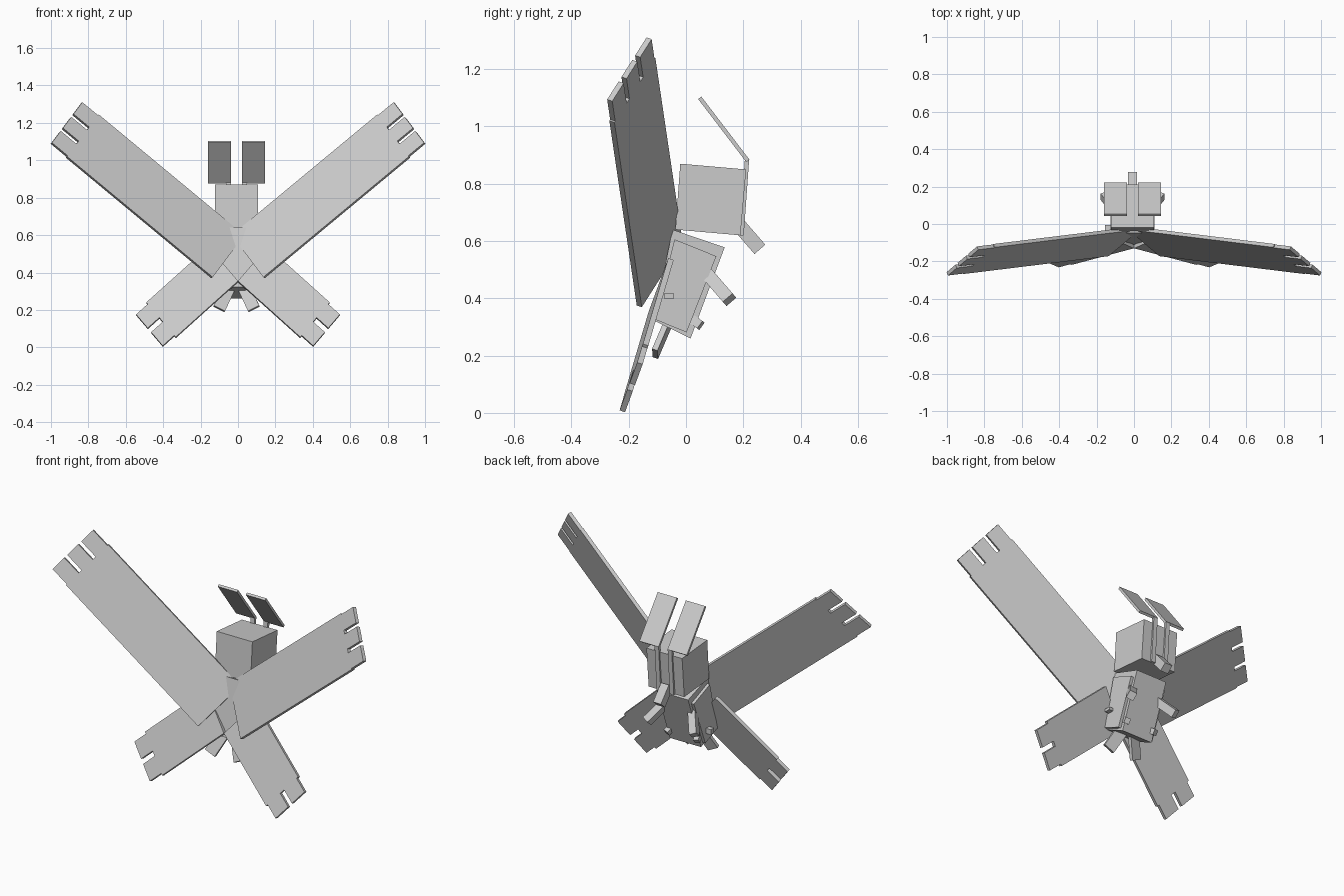
import bpy, bmesh
from mathutils import Vector as V

cube = bpy.data.objects.get("Cube")
if cube:
    bpy.data.objects.remove(cube)

grey = bpy.data.materials.new("light_grey")
grey.use_nodes = True
colour = (0.6, 0.6, 0.6, 1)
grey.diffuse_color = colour
grey.node_tree.nodes["Principled BSDF"].inputs["Base Color"].default_value = colour

MID = -0.008  # body centre line
SIDES = (("left", 1), ("right", -1))


def extrude(name, points, offset):
    """Flat polygon pushed along an offset into a solid."""
    bm = bmesh.new()
    face = bm.faces.new([bm.verts.new(p) for p in points])
    new = bmesh.ops.extrude_face_region(bm, geom=[face])["geom"]
    bmesh.ops.translate(bm, vec=offset, verts=[g for g in new if isinstance(g, bmesh.types.BMVert)])
    bmesh.ops.recalc_face_normals(bm, faces=bm.faces[:])
    mesh = bpy.data.meshes.new(name)
    bm.to_mesh(mesh)
    bm.free()
    mesh.materials.append(grey)
    obj = bpy.data.objects.new(name, mesh)
    bpy.context.collection.objects.link(obj)
    return obj


def side_block(name, profile, half):
    """Side profile in y, z extruded across the body."""
    extrude(name, [V((MID - half, y, z)) for y, z in profile], V((2 * half, 0, 0)))


def bar(name, a, b, width, depth, hint=(1, 0, 0)):
    """Box from a to b; width runs along the hint direction."""
    a, b = V(a), V(b)
    d = (b - a).normalized()
    u = V(hint)
    u = (u - d * u.dot(d)).normalized() * width / 2
    v = d.cross(u).normalized() * depth / 2
    extrude(name, [a + u + v, a - u + v, a - u - v, a + u - v], b - a)


def wing(name, sign, root, tip_low, tip_high, slots, depth, gap, inset):
    """Slab with a slotted tip: u runs along the wing, v across it."""
    root, low, high = [V((sign * p[0], p[1], p[2])) for p in (root, tip_low, tip_high)]
    u, v = low - root, high - low
    length, width = u.length, v.length
    u.normalize()
    v.normalize()
    back = length - depth
    prof = [(0, 0), (back, 0), (back, inset), (length, inset)]
    for i in range(1, slots + 1):
        c = width * i / (slots + 1)
        prof += [(length, c - gap / 2), (back, c - gap / 2), (back, c + gap / 2), (length, c + gap / 2)]
    prof += [(length, width - inset), (back, width - inset), (back, width), (0, width)]
    n = u.cross(v).normalized() * 0.02
    if n.y < 0:
        n = -n
    extrude(name, [root + u * s + v * t for s, t in prof], n)


# Head and body
side_block("head", [(-0.02, 0.87), (0.21, 0.85), (0.19, 0.62), (-0.037, 0.64)], 0.114)
side_block("body", [(-0.047, 0.64), (0.135, 0.578), (0.016, 0.26), (-0.113, 0.323)], 0.1)
side_block("side_panels", [(-0.04, 0.606), (0.106, 0.547), (0.002, 0.281), (-0.11, 0.327)], 0.117)

# Snout
bar("snout", (MID, 0.185, 0.655), (MID, 0.258, 0.571), 0.05, 0.05)

for side, s in SIDES:
    def at(x, y, z):
        return (MID + s * x, y, z)

    # Wings
    wing(side + "_upper_wing", s, (0.135, -0.172, 0.375), (0.998, -0.278, 1.09),
         (0.829, -0.135, 1.315), 2, 0.11, 0.022, 0.006)
    wing(side + "_lower_wing", s, (0.0, -0.13, 0.355), (0.395, -0.235, 0.0),
         (0.552, -0.167, 0.185), 1, 0.085, 0.03, 0.012)

    # Antenna plate and its stem on the face
    bar(side + "_antenna", at(0.09, 0.048, 1.1), at(0.09, 0.216, 0.88), 0.123, 0.014)
    bar(side + "_antenna_stem", at(0.042, 0.213, 0.885), at(0.042, 0.194, 0.62), 0.026, 0.015)

    # Arms and small lower limbs
    bar(side + "_arm", at(0.085, 0.07, 0.49), at(0.152, 0.152, 0.395), 0.042, 0.045)
    bar(side + "_lower_limb", at(0.08, 0.01, 0.335), at(0.097, 0.052, 0.305), 0.03, 0.032)

    # Tail plates under the body
    bar(side + "_tail_plate", at(0.035, -0.055, 0.33), at(0.093, -0.108, 0.206), 0.067, 0.02, (s, 0, 0.6))

# Side knobs
bar("left_knob", (0.09, -0.06, 0.408), (0.135, -0.06, 0.408), 0.035, 0.017, (0, 1, 0))
bar("right_knob", (-0.1, -0.02, 0.35), (-0.155, -0.02, 0.35), 0.03, 0.03, (0, 1, 0))
